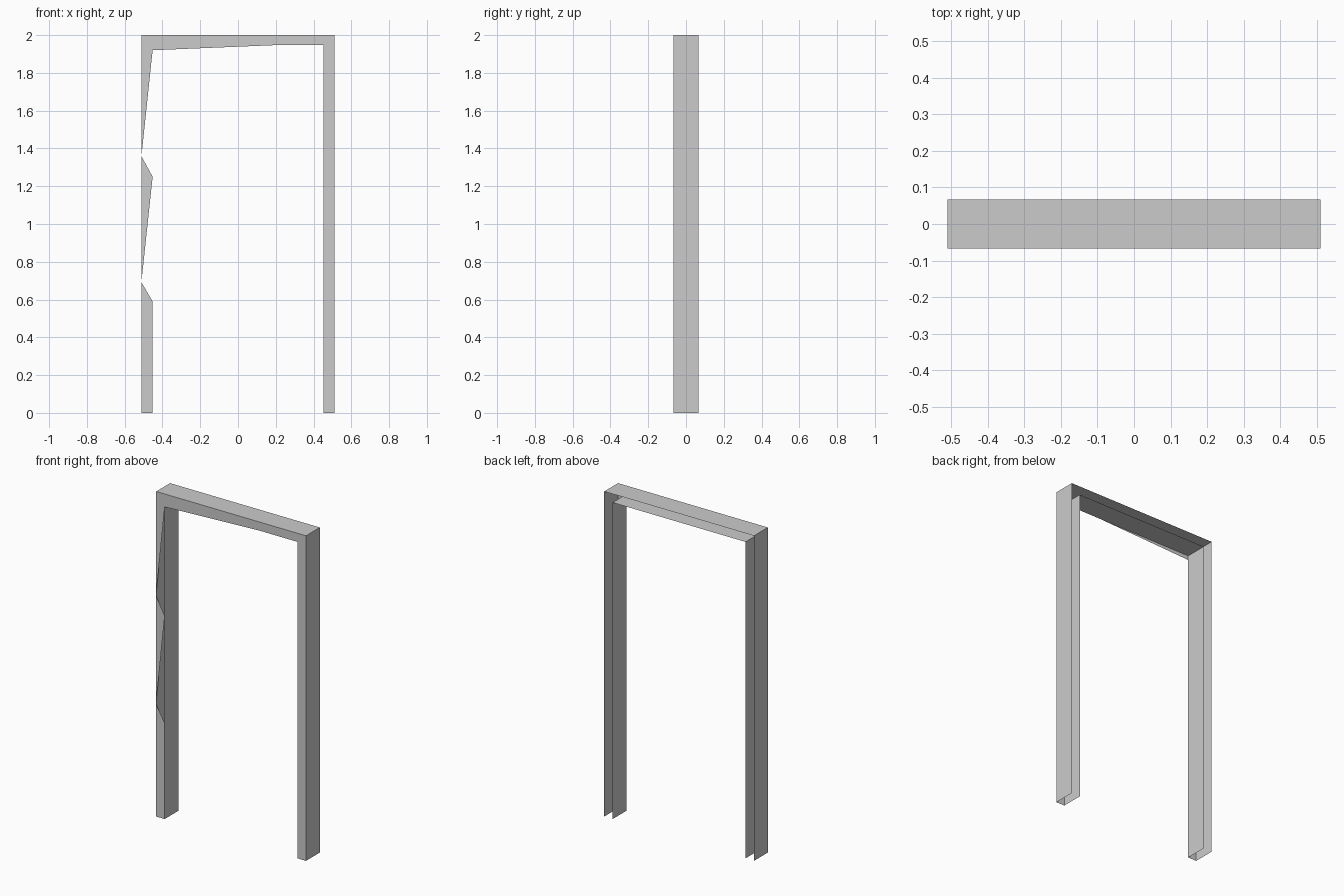
import bpy
import bmesh

cube = bpy.data.objects.get("Cube")
if cube:
    bpy.data.objects.remove(cube, do_unlink=True)

OUT, INN = 0.51, 0.452      # half widths of the outer and inner lining
TOP, HEAD = 2.0, 1.947      # heights of the outer and inner lining
DEPTH = 0.067               # half depth of the frame

grey = bpy.data.materials.new("light_grey")
grey.use_nodes = True
colour = (0.6, 0.6, 0.6, 1)
grey.diffuse_color = colour
grey.node_tree.nodes["Principled BSDF"].inputs["Base Color"].default_value = colour


def finish(name, bm):
    mesh = bpy.data.meshes.new(name)
    bm.to_mesh(mesh)
    bm.free()
    mesh.materials.append(grey)
    obj = bpy.data.objects.new(name, mesh)
    bpy.context.collection.objects.link(obj)
    return obj


def lining(name, half, height, outward):
    """Thin open U-shaped sheet running through the depth of the frame."""
    path = [(-half, 0), (-half, height), (half, height), (half, 0)]
    if not outward:
        path.reverse()
    bm = bmesh.new()
    rows = [[bm.verts.new((x, y, z)) for x, z in path] for y in (-DEPTH, DEPTH)]
    for i in range(3):
        bm.faces.new((rows[0][i], rows[1][i], rows[1][i + 1], rows[0][i + 1]))
    bm.normal_update()
    if (bm.faces[:][1].normal.z > 0) != outward:
        bmesh.ops.reverse_faces(bm, faces=bm.faces[:])
    return finish(name, bm)


def front_panel(name, outline):
    """Flat sheet on the front plane, facing -y."""
    bm = bmesh.new()
    face = bm.faces.new([bm.verts.new((x, -DEPTH, z)) for x, z in outline])
    face.normal_update()
    if face.normal.y > 0:
        face.normal_flip()
    return finish(name, bm)


# Outer and inner linings, open at the back and the bottom
lining("outer_lining", OUT, TOP, True)
lining("inner_lining", INN, HEAD, False)

# Front trim: sound post and head
front_panel("left_post_front", [(INN, 0), (OUT, 0), (OUT, TOP), (INN, HEAD)])
front_panel("head_front", [(-OUT, TOP), (-INN, 1.92), (0.2, HEAD), (INN, HEAD), (OUT, TOP)])

# Front trim: notched post
front_panel("right_post_front_top", [(-OUT, TOP), (-OUT, 1.37), (-INN, 1.92)])
front_panel("right_post_front_middle", [(-OUT, 1.357), (-OUT, 0.705), (-INN, 1.25)])
front_panel("right_post_front_bottom", [(-OUT, 0.69), (-OUT, 0), (-INN, 0), (-INN, 0.59)])
